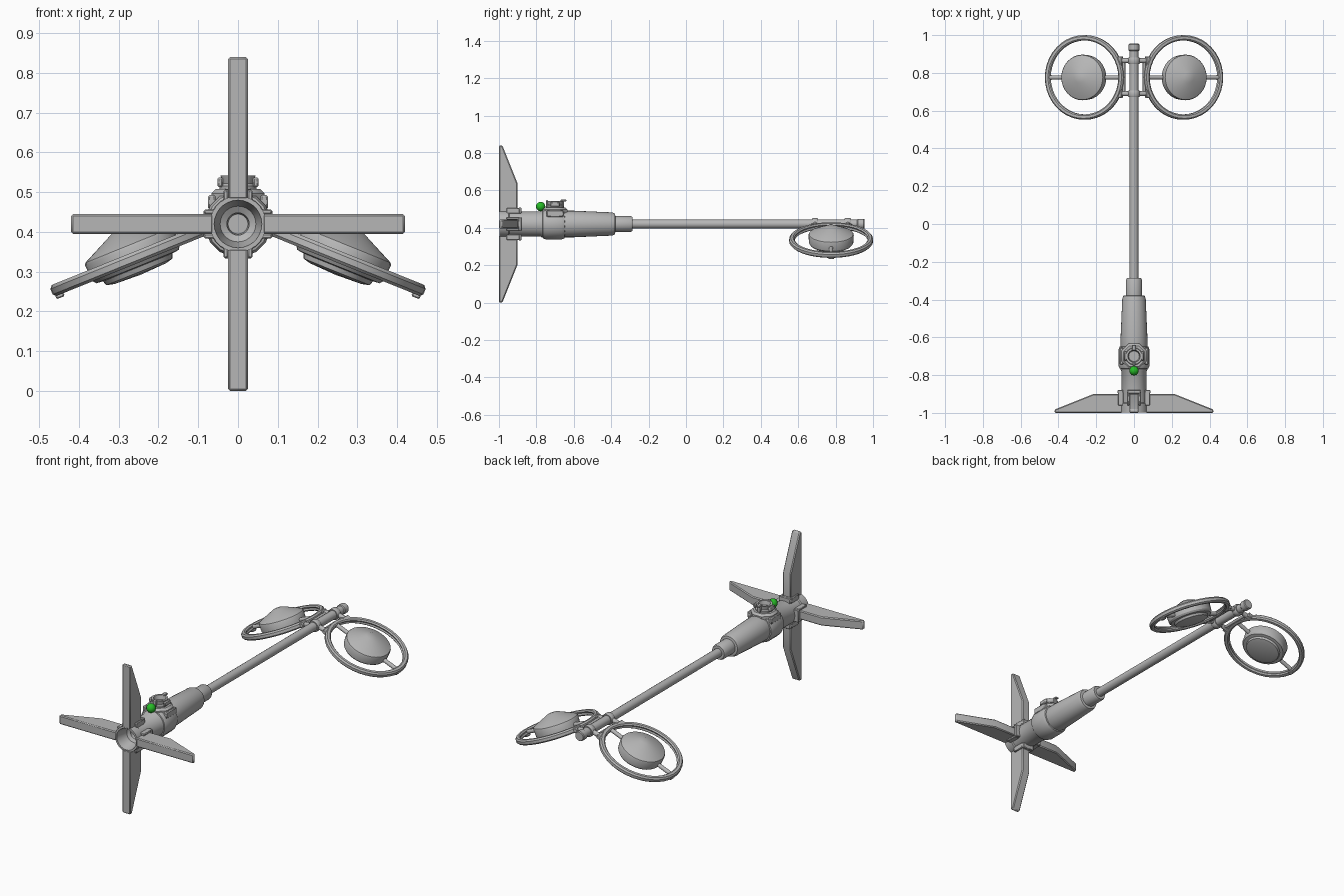
import bpy, bmesh, math
from mathutils import Matrix, Vector

if "Cube" in bpy.data.objects:
    bpy.data.objects.remove(bpy.data.objects["Cube"])

AXIS_Z = 0.42                       # height of the long axis
TILT = math.radians(22)             # droop of the two rings


def material(name, rgb):
    m = bpy.data.materials.new(name)
    m.diffuse_color = (*rgb, 1)
    m.use_nodes = True
    m.node_tree.nodes["Principled BSDF"].inputs["Base Color"].default_value = m.diffuse_color
    return m


GREY = material("light_grey_metal", (0.47, 0.47, 0.47))
GREEN = material("green_lamp", (0.02, 0.5, 0.02))


def finish(name, bm, matrix=None, mat=GREY, bevel=0):
    bmesh.ops.remove_doubles(bm, verts=bm.verts, dist=1e-5)
    bmesh.ops.recalc_face_normals(bm, faces=bm.faces)
    me = bpy.data.meshes.new(name)
    bm.to_mesh(me)
    bm.free()
    if matrix:
        me.transform(matrix)
    me.materials.append(mat)
    ob = bpy.data.objects.new(name, me)
    bpy.context.collection.objects.link(ob)
    if bevel:
        b = ob.modifiers.new("edge", 'BEVEL')
        b.width, b.segments = bevel, 1
    bpy.ops.object.select_all(action='DESELECT')
    ob.select_set(True)
    bpy.context.view_layer.objects.active = ob
    bpy.ops.object.shade_smooth_by_angle(angle=math.radians(32))
    return ob


def lathe(name, profile, n=24, matrix=None, closed=False, phase=0):
    """Revolve (radius, height) points about local z."""
    bm = bmesh.new()
    rows = []
    for i in range(n):
        a = math.tau * i / n + phase
        rows.append([bm.verts.new((r * math.cos(a), r * math.sin(a), h)) for r, h in profile])
    k = len(profile)
    for i in range(n):
        p, q = rows[i], rows[(i + 1) % n]
        for j in range(k if closed else k - 1):
            bm.faces.new((p[j], q[j], q[(j + 1) % k], p[(j + 1) % k]))
    bmesh.ops.remove_doubles(bm, verts=bm.verts, dist=1e-5)
    bmesh.ops.dissolve_degenerate(bm, edges=bm.edges, dist=1e-6)
    return finish(name, bm, matrix)


def box(name, size, matrix, bevel=0.004):
    bm = bmesh.new()
    bmesh.ops.create_cube(bm, size=1, matrix=Matrix.Diagonal((*size, 1)))
    return finish(name, bm, matrix, bevel=bevel)


def rod(name, a, b, r, n=12):
    a, b = Vector(a), Vector(b)
    d = b - a
    m = Matrix.Translation(a) @ d.to_track_quat('Z', 'Y').to_matrix().to_4x4()
    L = d.length
    return lathe(name, [(0, 0), (r, 0), (r, L), (0, L)], n, m)


ALONG = Matrix.Translation((0, 0, AXIS_Z)) @ Matrix.Rotation(-math.pi / 2, 4, 'X')

# Main body with hollow rear end, stepped neck and long boom
lathe("body", [(0, -0.88), (0.025, -0.88), (0.028, -0.92), (0.045, -0.93), (0.06, -0.998),
               (0.071, -0.998), (0.071, -0.95), (0.066, -0.945), (0.066, -0.78),
               (0.072, -0.77), (0.071, -0.60), (0.062, -0.395), (0.056, -0.38),
               (0.043, -0.378), (0.043, -0.297), (0.038, -0.287), (0, -0.287)], 28, ALONG)
lathe("boom", [(0, -0.29), (0.024, -0.29), (0.024, 0.915), (0.028, 0.92), (0.028, 0.95),
               (0.024, 0.955), (0, 0.955)], 16, ALONG)
lathe("body_collar", [(0.06, -0.77), (0.078, -0.765), (0.084, -0.75), (0.084, -0.665),
                      (0.078, -0.65), (0.06, -0.645)], 16, ALONG, True, math.pi / 16)

# Four tapered fins and their root clamps
for i, side in enumerate(("top", "right", "bottom", "left")):
    spin = Matrix.Translation((0, 0, AXIS_Z)) @ Matrix.Rotation(i * math.pi / 2, 4, 'Y')
    outline = [(-1, 0.062), (-1, 0.42), (-0.982, 0.42), (-0.9, 0.215), (-0.9, 0.062)]
    bm = bmesh.new()
    face = bm.faces.new([bm.verts.new((-0.025, y, z)) for y, z in outline])
    new = bmesh.ops.extrude_face_region(bm, geom=[face])["geom"]
    bmesh.ops.translate(bm, vec=(0.05, 0, 0), verts=[v for v in new if isinstance(v, bmesh.types.BMVert)])
    finish(side + "_fin", bm, spin, bevel=0.005)
    for s in (-1, 1):
        box(side + "_fin_clamp", (0.012, 0.07, 0.03), spin @ Matrix.Translation((s * 0.031, -0.925, 0.07)), 0.003)
    box(side + "_fin_clamp_bridge", (0.07, 0.018, 0.03), spin @ Matrix.Translation((0, -0.888, 0.072)), 0.003)

# Valve on top of the collar
VALVE = Matrix.Translation((0, -0.70, 0))
lathe("valve_base", [(0, 0.47), (0.072, 0.47), (0.072, 0.497), (0.06, 0.508), (0, 0.508)],
      8, VALVE, phase=math.pi / 8)
lathe("valve_cup", [(0, 0.50), (0.046, 0.50), (0.046, 0.515), (0.04, 0.522), (0.044, 0.542),
                    (0.033, 0.542), (0.028, 0.52), (0, 0.52)], 16, VALVE)
for s in (-1, 1):
    box("valve_side_lug", (0.014, 0.05, 0.025), VALVE @ Matrix.Translation((s * 0.045, 0, 0.525)))
    box("collar_side_lug", (0.02, 0.09, 0.035), VALVE @ Matrix.Translation((s * 0.066, 0, 0.475)))
    box("valve_clip_post", (0.022, 0.012, 0.04), VALVE @ Matrix.Translation((0, s * 0.043, 0.527)))
box("valve_clip_bar", (0.022, 0.03, 0.01), VALVE @ Matrix.Translation((0, 0.045, 0.545)), 0.003)

# Green lamp beside the valve
bm = bmesh.new()
bmesh.ops.create_uvsphere(bm, u_segments=16, v_segments=10, radius=0.025)
finish("lamp", bm, Matrix.Translation((0, -0.777, 0.513)), GREEN)

# Two drooping rings, each with a pod held by struts
for s, side in ((1, "right"), (-1, "left")):
    M = Matrix.Translation((s * 0.262, 0.776, 0.335)) @ Matrix.Rotation(s * TILT, 4, 'Y')
    lathe(side + "_ring", [(0.217, -0.016), (0.224, -0.009), (0.224, 0.006), (0.217, 0.014),
                           (0.203, 0.014), (0.196, 0.008), (0.200, 0.0), (0.196, -0.009),
                           (0.203, -0.016)], 40, M, True)
    lathe(side + "_pod", [(0, 0.078), (0.028, 0.077), (0.118, 0.034), (0.121, 0.028),
                          (0.119, -0.014), (0.112, -0.024), (0.094, -0.026), (0.09, -0.038),
                          (0.07, -0.043), (0, -0.046)], 32, M)
    for e in (-1, 1):
        rod(side + "_strut", M @ Vector((e * 0.10, 0, 0)), M @ Vector((e * 0.205, 0, 0)), 0.011)
    box(side + "_ring_peg", (0.022, 0.03, 0.012), M @ Matrix.Translation((s * 0.208, 0, -0.018)), 0.003)

    # Hinge arms and spacer joining the ring to the boom
    for y in (0.69, 0.865):
        rod(side + "_hinge_arm", (0, y, 0.425), (s * 0.088, y, 0.402), 0.013)
        box(side + "_hinge_block", (0.03, 0.045, 0.026),
            Matrix.Translation((s * 0.075, y, 0.407)) @ Matrix.Rotation(s * TILT, 4, 'Y'))
    rod(side + "_hinge_spacer", (s * 0.054, 0.69, 0.41), (s * 0.054, 0.865, 0.41), 0.008)

# Boom collars that carry the hinge arms
for y in (0.69, 0.865):
    lathe("hinge_collar", [(0.02, y - 0.017), (0.029, y - 0.017), (0.032, y - 0.012), (0.032, y + 0.012),
                           (0.029, y + 0.017), (0.02, y + 0.017)], 16, ALONG, True)
